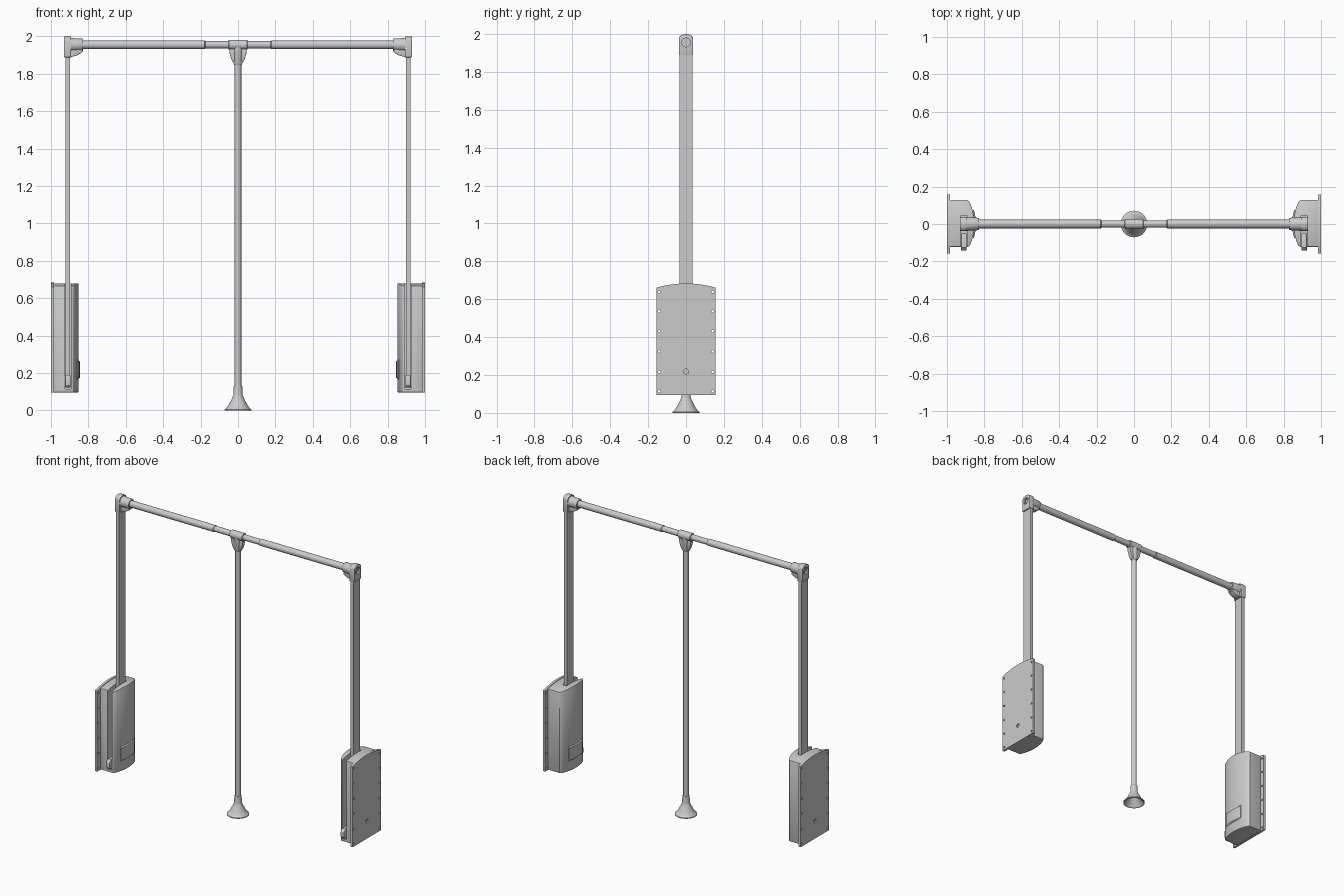
import bpy, bmesh, math

if "Cube" in bpy.data.objects:
    bpy.data.objects.remove(bpy.data.objects["Cube"])

CUTTERS = []
RAIL_Z = 1.955


def add_mesh(name, bm):
    bmesh.ops.recalc_face_normals(bm, faces=bm.faces)
    me = bpy.data.meshes.new(name)
    bm.to_mesh(me)
    bm.free()
    ob = bpy.data.objects.new(name, me)
    bpy.context.collection.objects.link(ob)
    return ob


def skin(bm, rings):
    """Bridge equal-length rings of points and cap both ends."""
    vs = [[bm.verts.new(p) for p in r] for r in rings]
    n = len(vs[0])
    for a, b in zip(vs, vs[1:]):
        for i in range(n):
            j = (i + 1) % n
            bm.faces.new((a[i], a[j], b[j], b[i]))
    bm.faces.new(vs[0])
    bm.faces.new(vs[-1])


def loft(name, rings):
    bm = bmesh.new()
    skin(bm, rings)
    return add_mesh(name, bm)


def ring(axis, t, r, c=(0, 0), n=32):
    pts = []
    for i in range(n):
        a = 2 * math.pi * i / n
        u, v = c[0] + r * math.cos(a), c[1] + r * math.sin(a)
        pts.append((t, u, v) if axis == 'x' else (u, v, t))
    return pts


def turned(name, axis, profile, c=(0, 0), n=32):
    return loft(name, [ring(axis, t, r, c, n) for t, r in profile])


def box(name, x, y, z):
    return loft(name, [[(x[0], y[0], k), (x[1], y[0], k), (x[1], y[1], k), (x[0], y[1], k)] for k in z])


def plate_x(name, x, yz):
    return loft(name, [[(k, y, z) for y, z in yz] for k in x])


def plate_y(name, y, xz):
    return loft(name, [[(x, k, z) for x, z in xz] for k in y])


def bevel(ob, w, seg=2):
    m = ob.modifiers.new("bevel", 'BEVEL')
    m.width, m.segments, m.limit_method = w, seg, 'ANGLE'
    m.angle_limit = math.radians(40)


def cut(ob, cutter):
    m = ob.modifiers.new("cut", 'BOOLEAN')
    m.operation, m.object, m.solver = 'DIFFERENCE', cutter, 'EXACT'
    cutter.hide_render = True
    CUTTERS.append(cutter)


def mirror(*obs):
    for ob in obs:
        ob.modifiers.new("mirror", 'MIRROR').use_axis[0] = True


def arch(y):
    return 0.683 - 0.9 * y * y


# wall plate with arched top and screw holes
ys = [-0.157 + 0.314 * i / 16 for i in range(17)]
flange = plate_x("wall_plate", (0.983, 1.0), [(-0.157, 0.095), (0.157, 0.095)] + [(y, arch(y)) for y in reversed(ys)])
bm = bmesh.new()
for y in (-0.141, 0.141):
    for z in (0.115, 0.218, 0.324, 0.431, 0.537, 0.64):
        skin(bm, [ring('x', t, 0.007, (y, z), 12) for t in (0.97, 1.02)])
skin(bm, [ring('x', t, 0.013, (0, 0.218), 20) for t in (0.992, 1.02)])
cut(flange, add_mesh("plate_hole_cutter", bm))

# mechanism housing: bowed inner face, rounded sides, slot for the arm
side = [(-0.122, 0.892), (-0.119, 0.883), (-0.112, 0.877), (-0.10, 0.871)]
mid = [(y, 0.853 + 1.8 * y * y) for y in (-0.08, -0.06, -0.04, -0.02, 0, 0.02, 0.04, 0.06, 0.08)]
end = [(0.10, 0.871), (0.112, 0.877), (0.122, 0.883), (0.128, 0.892)]
housing = loft("housing", [[(x, y, 0.097), (0.985, y, 0.097), (0.985, y, arch(y) - 0.003), (x, y, arch(y) - 0.003)]
                           for y, x in side + mid + end])
bevel(housing, 0.010)
cut(housing, box("slot_cutter", (0.894, 0.926), (-0.25, 0.045), (0.115, 0.8)))

# raised patch on the housing's inner face
patch = loft("inner_panel", [[(0.86, y, 0.165), (0.86, y, 0.272), (x, y, 0.262), (x, y, 0.175)]
                             for y, x in [(-0.075, 0.856), (-0.04, 0.848), (0, 0.845), (0.04, 0.848), (0.075, 0.856)]])

# swing arm and its stop at the bottom of the slot
arm = box("swing_arm", (0.898, 0.922), (-0.035, 0.035), (0.13, 1.92))
stop = plate_x("arm_stop", (0.896, 0.924),
               [(-0.05, 0.122), (-0.125, 0.122), (-0.143, 0.135), (-0.143, 0.175), (-0.125, 0.19), (-0.05, 0.19)])
bevel(stop, 0.003)

# corner bracket with recessed bolt
top = [(0.037 * math.cos(a), 1.975 + 0.024 * math.sin(a)) for a in [math.pi * i / 12 for i in range(13)]]
bracket = plate_x("corner_bracket", (0.892, 0.930), [(-0.038, 1.888), (0.038, 1.888)] + top)
bevel(bracket, 0.003)
cut(bracket, turned("bolt_recess_cutter", 'x', [(0.918, 0.023), (0.95, 0.023)], (0, RAIL_Z)))
bolt = turned("bolt", 'x', [(0.91, 0.014), (0.925, 0.014)], (0, RAIL_Z), 6)
socket = turned("rail_socket", 'x', [(0.828, 0.031), (0.832, 0.033), (0.87, 0.035), (0.895, 0.037)], (0, RAIL_Z))
gusset = plate_y("bracket_gusset", (-0.022, 0.022), [(0.832, 1.93), (0.832, 1.915), (0.86, 1.898), (0.896, 1.889), (0.896, 1.94)])
bevel(gusset, 0.003)

# telescopic rail
tube = turned("outer_rail", 'x', [(0.175, 0.020), (0.178, 0.023), (0.85, 0.023)], (0, RAIL_Z))
mirror(flange, housing, patch, arm, stop, bracket, bolt, socket, gusset, tube)
turned("inner_rail", 'x', [(-0.2, 0.0195), (0.2, 0.0195)], (0, RAIL_Z))

# tee joint holding the pull pole
turned("tee_sleeve", 'x', [(-0.05, 0.024), (-0.047, 0.027), (0.047, 0.027), (0.05, 0.024)], (0, RAIL_Z))
web = plate_y("tee_web", (-0.014, 0.014),
              [(-0.047, 1.945), (-0.045, 1.91), (-0.036, 1.878), (-0.022, 1.852),
               (0.022, 1.852), (0.036, 1.878), (0.045, 1.91), (0.047, 1.945)])
bevel(web, 0.003)
turned("tee_collar", 'z', [(1.848, 0.020), (1.852, 0.022), (1.945, 0.025)])

# pull pole with hollow bell-shaped grip
turned("pull_pole", 'z', [(0.07, 0.0175), (1.93, 0.0175)])
turned("pole_grip", 'z', [(0.06, 0.015), (0.045, 0.028), (0.025, 0.044), (0.010, 0.058), (0.0, 0.066),
                          (0.0, 0.071), (0.006, 0.071), (0.012, 0.062), (0.030, 0.050), (0.055, 0.037),
                          (0.078, 0.026), (0.085, 0.0245), (0.127, 0.0235), (0.131, 0.021)], n=40)

# apply modifiers, drop cutters, shade
bpy.ops.object.select_all(action='DESELECT')
parts = [o for o in bpy.context.scene.objects if o not in CUTTERS]
for o in parts:
    o.select_set(True)
bpy.context.view_layer.objects.active = parts[0]
bpy.ops.object.convert(target='MESH')
for c in CUTTERS:
    bpy.data.objects.remove(c)
bpy.ops.object.shade_smooth_by_angle(angle=math.radians(30))
